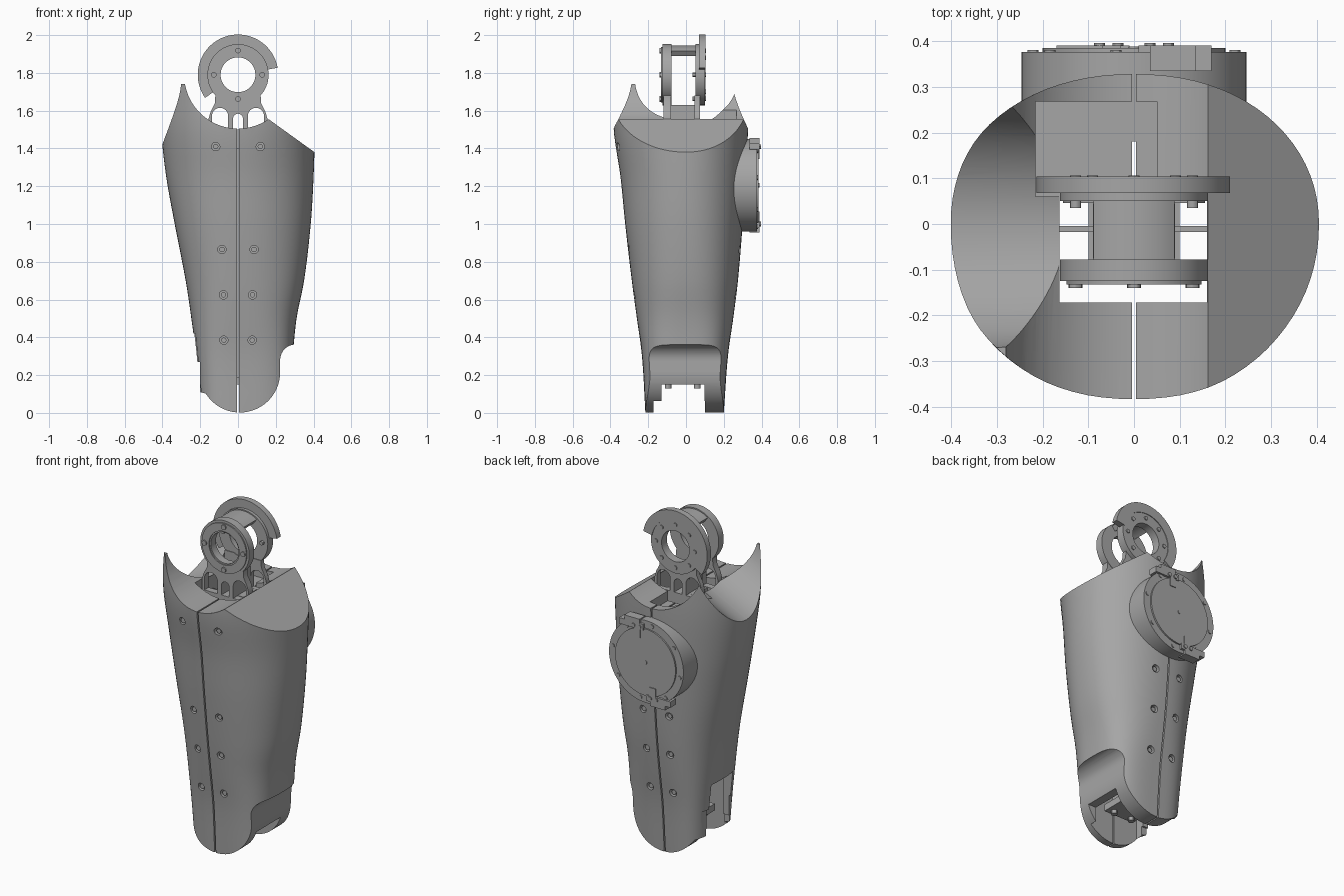
import bpy, bmesh
from math import sin, cos, radians, pi
from mathutils import Matrix, Vector

cube = bpy.data.objects.get("Cube")
if cube:
    bpy.data.objects.remove(cube)

grey = bpy.data.materials.new("machined grey")
grey.use_nodes = True
grey.diffuse_color = (0.38, 0.38, 0.38, 1)
grey.node_tree.nodes["Principled BSDF"].inputs["Base Color"].default_value = (0.38, 0.38, 0.38, 1)


def finish(name, bm):
    bmesh.ops.recalc_face_normals(bm, faces=bm.faces)
    mesh = bpy.data.meshes.new(name)
    bm.to_mesh(mesh)
    bm.free()
    mesh.materials.append(grey)
    ob = bpy.data.objects.new(name, mesh)
    bpy.context.collection.objects.link(ob)
    return ob


def box(name, x, y, z):
    bm = bmesh.new()
    bmesh.ops.create_cube(bm, size=1)
    for v in bm.verts:
        v.co = [lo + (c + 0.5) * (hi - lo) for c, (lo, hi) in zip(v.co, (x, y, z))]
    return finish(name, bm)


def rod(name, start, end, r, sides=48):
    a, b = Vector(start), Vector(end)
    turn = (b - a).to_track_quat("Z", "Y").to_matrix().to_4x4()
    bm = bmesh.new()
    bmesh.ops.create_cone(bm, cap_ends=True, segments=sides, radius1=r, radius2=r,
                          depth=(b - a).length, matrix=Matrix.Translation((a + b) / 2) @ turn)
    return finish(name, bm)


def disc(name, x, z, y0, y1, r, sides=48):
    return rod(name, (x, y0, z), (x, y1, z), r, sides)


def prism(name, pts, y0, y1):
    bm = bmesh.new()
    face = bm.faces.new([bm.verts.new((x, y0, z)) for x, z in pts])
    ext = bmesh.ops.extrude_face_region(bm, geom=[face])
    for v in ext["geom"]:
        if isinstance(v, bmesh.types.BMVert):
            v.co.y = y1
    return finish(name, bm)


def arc(cx, cz, r, a0, a1, n=20):
    angles = [radians(a0 + (a1 - a0) * i / n) for i in range(n + 1)]
    return [(cx + r * cos(a), cz + r * sin(a)) for a in angles]


def boolean(ob, cutter, mode="DIFFERENCE"):
    mod = ob.modifiers.new("cut", "BOOLEAN")
    mod.operation, mod.object, mod.solver = mode, cutter, "EXACT"
    bpy.context.view_layer.objects.active = ob
    bpy.ops.object.modifier_apply(modifier=mod.name)
    bpy.data.objects.remove(cutter)


def ring(name, y0, y1, r_out, r_in):
    ob = disc(name, 0, PIVOT, y0, y1, r_out, 64)
    boolean(ob, disc("bore", 0, PIVOT, y0 - 0.1, y1 + 0.1, r_in, 64))
    return ob


PIVOT = 1.79

# Shell sections: height, right, left, front and back reach, squareness
SECTIONS = [
    (0.0, 0.2, 0.29, 0.215, 0.2, 3.3), (0.3, 0.222, 0.292, 0.233, 0.222, 3.2),
    (0.5, 0.247, 0.31, 0.26, 0.25, 2.7), (0.7, 0.277, 0.35, 0.287, 0.275, 2.4),
    (1.0, 0.335, 0.385, 0.322, 0.3, 2.2), (1.25, 0.38, 0.4, 0.347, 0.317, 2.1),
    (1.5, 0.407, 0.407, 0.383, 0.328, 2.1), (1.74, 0.41, 0.407, 0.385, 0.328, 2.1)]


def section(z):
    for i in range(len(SECTIONS) - 1):
        a, b = SECTIONS[i], SECTIONS[i + 1]
        if z <= b[0]:
            break
    before, after = SECTIONS[max(i - 1, 0)], SECTIONS[min(i + 2, len(SECTIONS) - 1)]
    h = b[0] - a[0]
    t = (z - a[0]) / h
    out = []
    for k in range(1, 6):
        ma = (b[k] - before[k]) / (b[0] - before[0]) * h
        mb = (after[k] - a[k]) / (after[0] - a[0]) * h
        d = b[k] - a[k]
        out.append(a[k] + t * (ma + t * (3 * d - 2 * ma - mb + t * (ma + mb - 2 * d))))
    return out


def shell_y(x, z, back):
    r, l, f, b, n = section(z)
    y = (1 - (abs(x) / (l if x > 0 else r)) ** n) ** (1 / n)
    return b * y if back else -f * y


# Outer shell
bm = bmesh.new()
rings = []
STEPS, SIDES = 32, 80
for i in range(STEPS + 1):
    z = 1.74 * i / STEPS
    r, l, f, b, n = section(z)
    loop = []
    for k in range(SIDES):
        c, s = cos(2 * pi * k / SIDES), sin(2 * pi * k / SIDES)
        x = abs(c) ** (2 / n) * (l if c > 0 else -r)
        y = abs(s) ** (2 / n) * (b if s > 0 else -f)
        loop.append(bm.verts.new((x, y, z)))
    rings.append(loop)
for lo, hi in zip(rings, rings[1:]):
    for k in range(SIDES):
        m = (k + 1) % SIDES
        bm.faces.new((lo[k], lo[m], hi[m], hi[k]))
bm.faces.new(rings[0])
bm.faces.new(rings[-1])
shell = finish("outer_shell", bm)

# Rounded foot with the side notch
outline = ([(-0.6, 2.2), (0.6, 2.2), (0.6, 0.362)] + arc(0.305, 0.28, 0.082, 90, 180, 10)
           + arc(0.01, 0.215, 0.213, 0, -148, 28) + [(-0.2, 0.11), (-0.2, 0.27), (-0.6, 0.27)])
boolean(shell, prism("foot_outline", outline, -1, 1), "INTERSECT")

# Top: swing clearance, slanted left cap, scooped right cap
boolean(shell, disc("swing_cut", 0, PIVOT, -1, 1, 0.285, 96))
boolean(shell, prism("slant_cut", [(0.155, 1.56), (0.655, 1.2), (0.655, 2), (0.155, 2)], -1, 1))
boolean(shell, rod("scoop_cut", (0.06, 0, 1.955), (-0.8, 0, 1.525), 0.272, 96))

# Inner cavity, rear pocket, foot slot, side window and seams
boolean(shell, box("cavity", (-0.163, 0.16), (-0.172, 0.1), (-0.1, 2)))
boolean(shell, box("rear_pocket", (-0.215, 0.05), (0.06, 0.268), (1.452, 2)))
boolean(shell, box("foot_slot", (-1, 1), (-0.13, 0.098), (-0.1, 0.15)))
boolean(shell, box("side_window", (-1, -0.1), (-0.12, 0.09), (0.1, 0.42)))
for y in ((-1, -0.16), (0.09, 1)):
    boolean(shell, box("seam", (-0.004, 0.004), y, (-0.1, 2)))

# Recessed shell screws
for x, z in ((0.118, 1.41), (0.085, 0.865), (0.077, 0.625), (0.075, 0.385)):
    for sx in (-x, x):
        for back in (False, True):
            if back and z > 1:
                continue
            y, out = shell_y(sx, z, back), 1 if back else -1
            boolean(shell, disc("screw_hole", sx, z, y - out * 0.03, y + out * 0.1, 0.022, 20))
            disc("shell_screw", sx, z, y - out * 0.04, y - out * 0.008, 0.014, 12)

# Rear drive housing
HUB = 1.205
disc("drive_housing", 0, HUB, 0.18, 0.376, 0.246, 80)
disc("drive_cover", 0, HUB, 0.37, 0.385, 0.2, 64)
disc("drive_centre_pin", 0, HUB, 0.38, 0.388, 0.012, 12)
for i in range(8):
    a = radians(45 * i + 10)
    disc("housing_screw", 0.224 * cos(a), HUB + 0.224 * sin(a), 0.37, 0.381, 0.012, 12)
for side in (1, -1):
    for x0, x1, z0, z1 in ((0.01, 0.17, 0.19, 0.225), (0.035, 0.135, 0.225, 0.25), (0.03, 0.07, 0.14, 0.19)):
        xs, zs = sorted((side * x0, side * x1)), sorted((HUB + side * z0, HUB + side * z1))
        box("cable_clamp", xs, (0.335, 0.39), zs)
    for x in (0.035, 0.075):
        disc("clamp_pin", side * x, HUB + side * 0.205, 0.36, 0.396, 0.012, 12)

# Pivot head: two rings, wide sector plate and top bridge
ring("front_ring", -0.125, -0.078, 0.162, 0.092)
ring("front_ring_lip", -0.132, -0.12, 0.148, 0.1)
ring("back_ring", 0.05, 0.1, 0.162, 0.092)
prism("sector_plate", arc(0, PIVOT, 0.213, 10, 215, 48) + arc(0, PIVOT, 0.155, 215, 10, 48), 0.068, 0.104)
prism("top_bridge", arc(0, PIVOT, 0.155, 55, 125) + arc(0, PIVOT, 0.122, 125, 55), -0.08, 0.055)
for i in range(8):
    a = radians(45 * i)
    x, z = 0.128 * cos(a), PIVOT + 0.128 * sin(a)
    if i % 2 == 0:
        disc("front_ring_screw", x, z, -0.14, -0.11, 0.015, 12)
        disc("inner_ring_screw", x, z, 0.035, 0.06, 0.012, 12)
    disc("back_ring_screw", x, z, 0.09, 0.106, 0.012, 12)

# Clevis with arched openings under the head
half = [(0.155, 1.4), (0.155, 1.56), (0.145, 1.595), (0.122, 1.64), (0.12, 1.68)]
profile = half + [(-x, z) for x, z in reversed(half)]
arches = [(s * 0.095, 0.043, 1.572) for s in (-1, 1)] + [(0, 0.026, 1.558)]
parts = [prism("front_clevis", profile, -0.12, -0.08), prism("back_clevis", profile, 0.046, 0.075),
         box("clevis_web", (-0.05, 0.05), (-0.1, 0.055), (1.4, 1.63))]
for part in parts:
    for cx, r, cz in arches:
        hole = arc(cx, cz, r, 0, 180, 16) + [(cx - r, 1.5), (cx + r, 1.5)]
        boolean(part, prism("arch", hole, -0.3, 0.3))
# Clear the bores where the clevis meets the rings
for part in parts:
    boolean(part, disc("bore", 0, PIVOT, -0.3, 0.3, 0.125))

# Inner strut, cross arms and foot plate
box("inner_strut", (-0.09, 0.09), (-0.075, 0.045), (0.15, 1.5))
box("cross_arm", (-0.163, 0.163), (-0.018, -0.004), (1.2, 1.46))
box("foot_plate", (-0.1, 0.1), (-0.13, 0.1), (0.15, 0.19))
for x in (-0.06, 0.06):
    for y in (-0.095, 0.06):
        rod("foot_bolt", (x, y, 0.128), (x, y, 0.16), 0.017, 12)

# Smooth curved faces, keep the machined edges crisp
bpy.ops.object.select_all(action="DESELECT")
for ob in bpy.context.collection.objects:
    if ob.type == "MESH":
        ob.select_set(True)
bpy.context.view_layer.objects.active = shell
bpy.ops.object.shade_smooth_by_angle(angle=radians(30))
